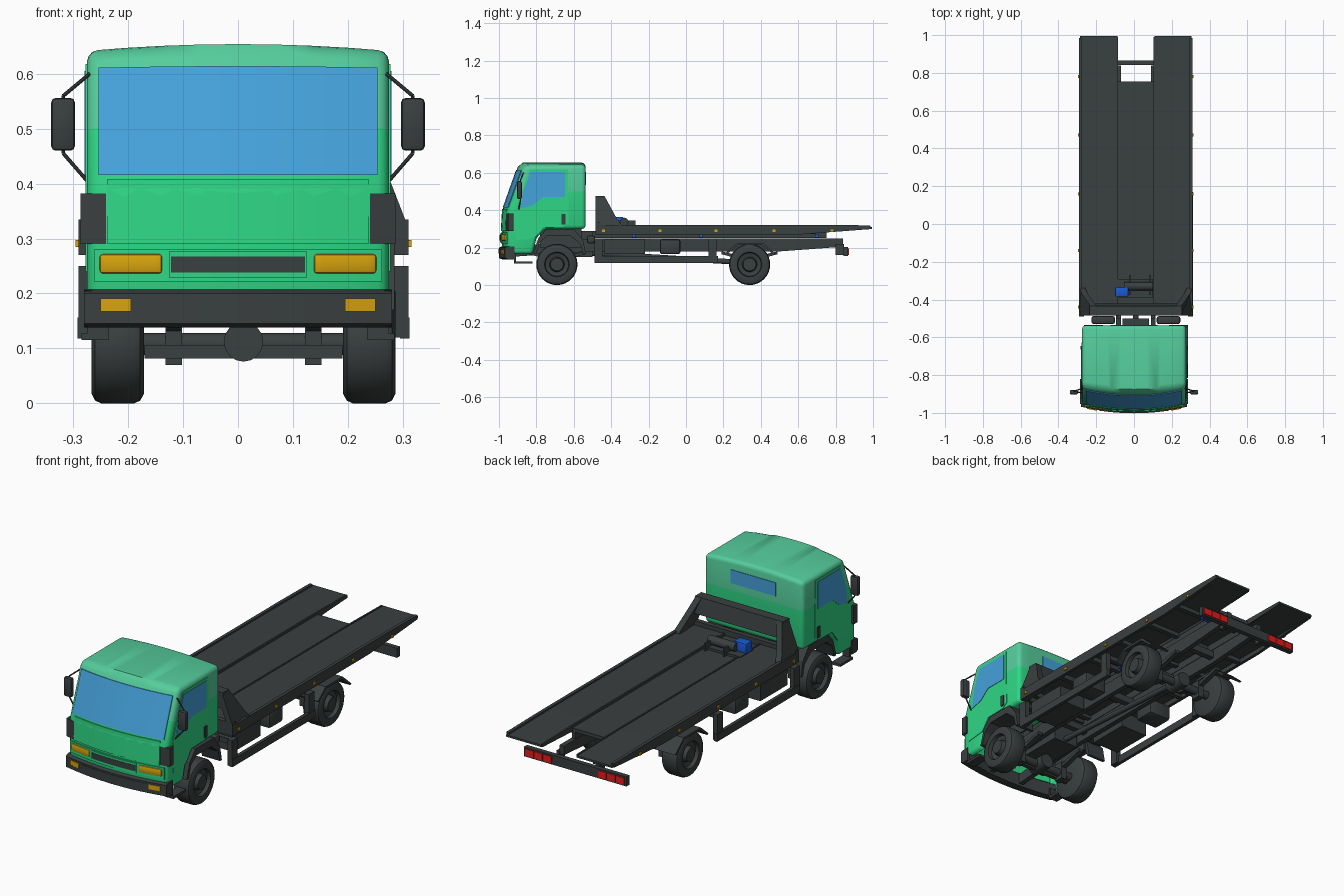
import bpy, bmesh, math
from mathutils import Vector

if "Cube" in bpy.data.objects:
    bpy.data.objects.remove(bpy.data.objects["Cube"])


def material(name, rgb):
    m = bpy.data.materials.new(name)
    m.diffuse_color = (*rgb, 1)
    m.use_nodes = True
    m.node_tree.nodes["Principled BSDF"].inputs["Base Color"].default_value = m.diffuse_color
    return m


GREEN = material("cab_green", (0.028, 0.67, 0.235))
PALE = material("pale_green", (0.09, 0.61, 0.33))
GLASS = material("window_blue", (0.06, 0.36, 0.71))
DARK = material("dark_grey", (0.042, 0.05, 0.05))
AMBER = material("amber", (0.68, 0.37, 0.004))
RED = material("red", (0.8, 0.012, 0.012))
BLUE = material("winch_blue", (0.01, 0.1, 0.65))
CX = 0.01  # chassis and bed sit slightly off the cab centre line


def clamp(v):
    return max(0.0, min(1.0, v))


def spread(a, b, n):
    return [a + (b - a) * i / n for i in range(n + 1)]


def bevel_bm(bm, width, segs=3):
    edges = [e for e in bm.edges if len(e.link_faces) == 2 and e.calc_face_angle(0) > math.radians(45)]
    bmesh.ops.bevel(bm, geom=edges, offset=width, segments=segs, affect='EDGES', profile=0.5, clamp_overlap=False)


def finish(bm, name, mats, smooth=False, recalc=True):
    if recalc:
        bmesh.ops.recalc_face_normals(bm, faces=bm.faces[:])
    me = bpy.data.meshes.new(name)
    bm.to_mesh(me)
    bm.free()
    ob = bpy.data.objects.new(name, me)
    bpy.context.collection.objects.link(ob)
    for m in mats:
        me.materials.append(m)
    if smooth:
        bpy.ops.object.select_all(action='DESELECT')
        ob.select_set(True)
        bpy.context.view_layer.objects.active = ob
        bpy.ops.object.shade_smooth_by_angle(angle=math.radians(35))
    return ob


def loft_bm(prof, xs, fn=None):
    """Sweep a (y, z) outline through the x stations, optionally warped."""
    bm = bmesh.new()
    rings = [[bm.verts.new(fn(x, y, z) if fn else (x, y, z)) for y, z in prof] for x in xs]
    n = len(prof)
    for a, b in zip(rings, rings[1:]):
        for i in range(n):
            bm.faces.new((a[i], a[(i + 1) % n], b[(i + 1) % n], b[i]))
    bm.faces.new(rings[0])
    bm.faces.new(rings[-1])
    bmesh.ops.recalc_face_normals(bm, faces=bm.faces[:])
    return bm


def loft(name, mat, prof, xs, fn=None, bevel=0):
    bm = loft_bm(prof, xs, fn)
    if bevel:
        bevel_bm(bm, bevel, 2)
    return finish(bm, name, [mat], smooth=bool(bevel) or len(xs) > 2)


def box(name, mat, x0, x1, y0, y1, z0, z1, bevel=0):
    return loft(name, mat, rect(y0, y1, z0, z1), [x0, x1], None, bevel)


def pair(name, mat, x0, x1, prof, c=CX, bevel=0):
    for s, side in ((1, "right"), (-1, "left")):
        loft(f"{name}_{side}", mat, prof, [c + s * x0, c + s * x1], None, bevel)


def rect(y0, y1, z0, z1):
    return [(y0, z0), (y0, z1), (y1, z1), (y1, z0)]


def cyl(name, mat, p0, p1, r, seg=16):
    p0, p1 = Vector(p0), Vector(p1)
    d = p1 - p0
    bm = bmesh.new()
    bmesh.ops.create_cone(bm, cap_ends=True, segments=seg, radius1=r, radius2=r, depth=d.length)
    rot = d.to_track_quat('Z', 'Y')
    for v in bm.verts:
        v.co = rot @ v.co + (p0 + p1) / 2
    return finish(bm, name, [mat], True)


# Cab shell: side outline swept across, front bowed, roof crowned, open below the nose
def cab_warp(x, y, z):
    q = (x / 0.27) ** 2
    return (x, y + 0.03 * q * clamp((-0.84 - y) / 0.05), z - 0.012 * q * clamp((z - 0.6) / 0.05))


def front(z):
    return -0.985 + max(0, z - 0.39) * 0.354


bm = loft_bm([(-0.985, 0.165), (-0.985, 0.39), (-0.90, 0.63), (-0.875, 0.654), (-0.537, 0.654),
              (-0.537, 0.30), (-0.755, 0.30), (-0.80, 0.25), (-0.82, 0.165)], spread(-0.275, 0.275, 8), cab_warp)
bmesh.ops.bisect_plane(bm, geom=bm.verts[:] + bm.edges[:] + bm.faces[:], plane_co=(0, 0, 0.5), plane_no=(0, 0, 1))
bevel_bm(bm, 0.02)
for f in bm.faces:
    f.material_index = 1 if f.calc_center_median().z > 0.5 else 0
nose = []
for f in bm.faces:
    c = f.calc_center_median()
    if c.z < 0.29 and abs(c.x) < 0.25 and (f.normal.y > 0.2 or f.normal.z < -0.8):
        nose.append(f)
bmesh.ops.delete(bm, geom=nose, context='FACES')
finish(bm, "cab", [GREEN, PALE], True, recalc=False)


# Front panels, windscreen, grille and lamps follow the bowed front
def front_plate(name, mat, x0, x1, z0, z1, off, bevel=0):
    prof = [(front(z0) - off, z0), (front(z1) - off, z1), (front(z1) + 0.015, z1), (front(z0) + 0.015, z0)]
    loft(name, mat, prof, spread(x0, x1, 8), cab_warp, bevel)


front_plate("windscreen", GLASS, -0.254, 0.254, 0.416, 0.614, 0.0035)
front_plate("front_panel", GREEN, -0.238, 0.238, 0.29, 0.408, 0.005)
front_plate("lamp_panel", GREEN, -0.262, 0.262, 0.222, 0.28, 0.005)
front_plate("grille_frame", GREEN, -0.125, 0.125, 0.228, 0.277, 0.009)
front_plate("grille", DARK, -0.122, 0.122, 0.238, 0.267, 0.011)
for s, side in ((1, "right"), (-1, "left")):
    front_plate(f"headlamp_{side}", AMBER, s * 0.138, s * 0.252, 0.236, 0.272, 0.010, 0.006)
    loft(f"corner_vent_{side}", DARK, rect(-0.985, -0.955, 0.29, 0.382),
         [s * v for v in (0.24, 0.262, 0.287)], cab_warp)

# Bumper with fog lamps
loft("bumper", DARK, [(-1.0, 0.145), (-1.0, 0.2), (-0.985, 0.207), (-0.95, 0.207), (-0.95, 0.138), (-0.985, 0.138)],
     spread(-0.28, 0.28, 8), cab_warp)
pair("bumper_end", DARK, 0.25, 0.28, rect(-0.96, -0.925, 0.14, 0.205), c=0)
loft("bumper_strip", DARK, rect(-1.002, -0.99, 0.168, 0.192), spread(-0.185, 0.185, 6), cab_warp)
for s, side in ((1, "right"), (-1, "left")):
    loft(f"fog_lamp_{side}", AMBER, rect(-1.004, -0.99, 0.167, 0.191), [s * 0.195, s * 0.222, s * 0.25], cab_warp)

# Doors, side windows, handles, rear window
pair("door", GREEN, 0.262, 0.2775, [(-0.835, 0.618), (-0.632, 0.618), (-0.628, 0.33), (-0.66, 0.31), (-0.765, 0.308),
                                    (-0.81, 0.25), (-0.91, 0.24), (-0.915, 0.40)], c=0)
pair("side_window", GLASS, 0.262, 0.2795, [(-0.83, 0.605), (-0.648, 0.605), (-0.648, 0.47), (-0.765, 0.47),
                                           (-0.82, 0.425), (-0.885, 0.41), (-0.87, 0.50)], c=0)
pair("door_handle", DARK, 0.265, 0.283, rect(-0.665, -0.645, 0.325, 0.38), c=0)
box("rear_window", GLASS, -0.125, 0.125, -0.55, -0.534, 0.536, 0.604)

# Mirrors on bent arms
for s, side in ((1, "right"), (-1, "left")):
    path = [(0.27, -0.87, 0.6), (0.318, -0.885, 0.56), (0.318, -0.885, 0.455), (0.272, -0.895, 0.402)]
    for i, (a, b) in enumerate(zip(path, path[1:])):
        cyl(f"mirror_arm_{side}_{i}", DARK, (s * a[0], *a[1:]), (s * b[0], *b[1:]), 0.0035, 8)
    box(f"mirror_{side}", DARK, s * 0.297, s * 0.34, -0.903, -0.878, 0.46, 0.556, 0.008)


# Wheels: lathed section around the x axis
def wheel(name, s, y):
    sec = [(-0.048, 0.02), (-0.048, 0.092), (-0.041, 0.105), (-0.03, 0.11), (0.03, 0.11), (0.041, 0.105),
           (0.048, 0.092), (0.046, 0.066), (0.028, 0.062), (0.022, 0.04), (0.046, 0.034), (0.046, 0.001), (-0.048, 0.001)]
    bm = bmesh.new()
    n = 32
    rings = [[bm.verts.new((CX + s * (0.229 + x), y + r * math.cos(2 * math.pi * k / n),
                            0.11 + r * math.sin(2 * math.pi * k / n))) for x, r in sec] for k in range(n)]
    for k in range(n):
        a, b = rings[k], rings[(k + 1) % n]
        for i in range(len(sec) - 1):
            bm.faces.new((a[i], a[i + 1], b[i + 1], b[i]))
    finish(bm, name, [DARK], True)


for y, end in ((-0.69, "front"), (0.34, "rear")):
    for s, side in ((1, "right"), (-1, "left")):
        wheel(f"{end}_wheel_{side}", s, y)
    cyl(f"{end}_axle", DARK, (CX - 0.2, y, 0.108), (CX + 0.2, y, 0.108), 0.02)
    cyl(f"{end}_differential", DARK, (CX, y - 0.05, 0.112), (CX, y + 0.05, 0.112), 0.036)
    pair(f"{end}_leaf_spring", DARK, 0.115, 0.14,
         [(y - 0.15, 0.18), (y, 0.145), (y + 0.15, 0.18), (y + 0.15, 0.165), (y, 0.125), (y - 0.15, 0.165)])
    pair(f"{end}_spring_clamp", DARK, 0.112, 0.142, rect(y - 0.025, y + 0.025, 0.07, 0.16))

# Mudguards: bent sheets above the wheels
pair("front_mudguard", DARK, 0.175, 0.275, [(-0.815, 0.17), (-0.79, 0.25), (-0.745, 0.30), (-0.60, 0.30), (-0.55, 0.24),
     (-0.535, 0.165), (-0.55, 0.165), (-0.565, 0.22), (-0.62, 0.265), (-0.74, 0.265), (-0.78, 0.23), (-0.80, 0.17)])
pair("rear_mudguard", DARK, 0.175, 0.285, [(0.215, 0.175), (0.275, 0.226), (0.41, 0.226), (0.48, 0.165),
                                           (0.47, 0.16), (0.405, 0.214), (0.28, 0.214), (0.222, 0.168)])
pair("front_well_wall", DARK, 0.165, 0.175, rect(-0.78, -0.56, 0.2, 0.30))

# Chassis, driveline and front underside
pair("chassis_rail", DARK, 0.08, 0.105, [(-0.95, 0.15), (-0.95, 0.2), (-0.5, 0.25), (0.84, 0.25), (0.84, 0.205),
                                         (0.5, 0.18), (-0.5, 0.18)])
for i, y in enumerate((-0.45, -0.1, 0.2, 0.5)):
    box(f"chassis_cross_{i}", DARK, CX - 0.09, CX + 0.09, y - 0.015, y + 0.015, 0.205, 0.24)
box("engine", DARK, CX - 0.07, CX + 0.07, -0.74, -0.5, 0.15, 0.29)
cyl("drive_shaft", DARK, (CX, -0.5, 0.17), (CX, 0.32, 0.12), 0.014)
box("front_beam", DARK, CX - 0.18, CX + 0.18, -0.72, -0.70, 0.082, 0.106)
pair("step_post", DARK, 0.235, 0.275, rect(-0.92, -0.908, 0.12, 0.17), c=0)
pair("step_bar", DARK, 0.235, 0.285, rect(-0.92, -0.82, 0.115, 0.127), c=0)
pair("cab_mount", DARK, 0.11, 0.235, rect(-0.53, -0.487, 0.222, 0.265), bevel=0.012)

# Side guards and lockers
pair("guard_rail", DARK, 0.285, 0.302, rect(-0.49, 0.17, 0.118, 0.156))
for i, y in enumerate((-0.468, 0.142)):
    pair(f"guard_post_{i}", DARK, 0.275, 0.3, rect(y - 0.022, y + 0.022, 0.12, 0.25))
    box(f"guard_cross_{i}", DARK, CX - 0.28, CX + 0.28, y - 0.012, y + 0.012, 0.225, 0.25)
pair("locker", DARK, 0.12, 0.27, rect(-0.435, -0.22, 0.165, 0.245))
pair("tank", DARK, 0.14, 0.265, rect(-0.14, -0.03, 0.165, 0.245), bevel=0.012)

# Tilting bed: two outer runways, lower middle deck, side lips
pair("runway", DARK, 0.098, 0.295, [(-0.48, 0.298), (-0.48, 0.314), (0.65, 0.314), (0.995, 0.31), (0.995, 0.3), (0.65, 0.292)])
pair("bed_lip", DARK, 0.284, 0.3, [(-0.485, 0.27), (-0.485, 0.322), (0.75, 0.322), (0.985, 0.319), (0.985, 0.299), (0.6, 0.27)])
pair("runway_inner_edge", DARK, 0.094, 0.102, [(-0.48, 0.28), (-0.48, 0.318), (0.75, 0.318), (0.99, 0.314), (0.99, 0.299), (0.6, 0.28)])
box("middle_deck", DARK, CX - 0.096, CX + 0.096, -0.48, 0.755, 0.288, 0.306)
pair("bed_subrail", DARK, 0.08, 0.1, rect(-0.5, 0.75, 0.252, 0.29))
for i in range(6):
    y = -0.42 + i * 0.22
    box(f"bed_cross_{i}", DARK, CX - 0.285, CX + 0.285, y - 0.012, y + 0.012, 0.272, 0.3)
for i, y in enumerate((-0.28, 0.08, 0.70)):
    pair(f"slide_pad_{i}", BLUE, 0.102, 0.15, rect(y - 0.009, y + 0.009, 0.255, 0.272))
for i, y in enumerate((-0.44, -0.14, 0.16, 0.47, 0.78)):
    pair(f"marker_{i}", AMBER, 0.298, 0.306, rect(y - 0.008, y + 0.008, 0.285, 0.297))

# Headboard frame with leaning side wings
box("headboard_sill", DARK, CX - 0.3, CX + 0.3, -0.485, -0.46, 0.27, 0.335)
loft("headboard_beam", DARK, [(-0.485, 0.395), (-0.485, 0.475), (-0.435, 0.475), (-0.42, 0.395)], [CX - 0.245, CX + 0.245])
for s, side in ((1, "right"), (-1, "left")):
    loft(f"headboard_wing_{side}", DARK, [(-0.485, 0.27), (-0.485, 0.32), (-0.485, 0.475), (-0.435, 0.475), (-0.37, 0.355),
                                          (-0.34, 0.315), (-0.34, 0.27)],
         [CX + s * 0.268, CX + s * 0.3], lambda x, y, z, s=s: (x - s * 0.06 * clamp((z - 0.32) / 0.155), y, z))

# Winch
box("winch_motor", BLUE, -0.1, -0.03, -0.385, -0.335, 0.305, 0.365, 0.006)
cyl("winch_drum", DARK, (-0.05, -0.33, 0.338), (0.1, -0.33, 0.338), 0.022)
for i, x in enumerate((-0.02, 0.085)):
    box(f"winch_bracket_{i}", DARK, x - 0.004, x + 0.004, -0.375, -0.27, 0.3, 0.345)
box("winch_base", DARK, -0.1, 0.1, -0.39, -0.29, 0.3, 0.318)

# Rear light bar
box("rear_light_bar", DARK, CX - 0.285, CX + 0.285, 0.842, 0.866, 0.155, 0.203)
for i in range(3):
    x = 0.13 + i * 0.05
    pair(f"tail_lamp_{i}", RED, x, x + 0.045, rect(0.86, 0.871, 0.162, 0.196))
pair("light_bar_stay", DARK, 0.102, 0.12, rect(0.8, 0.845, 0.16, 0.22))
